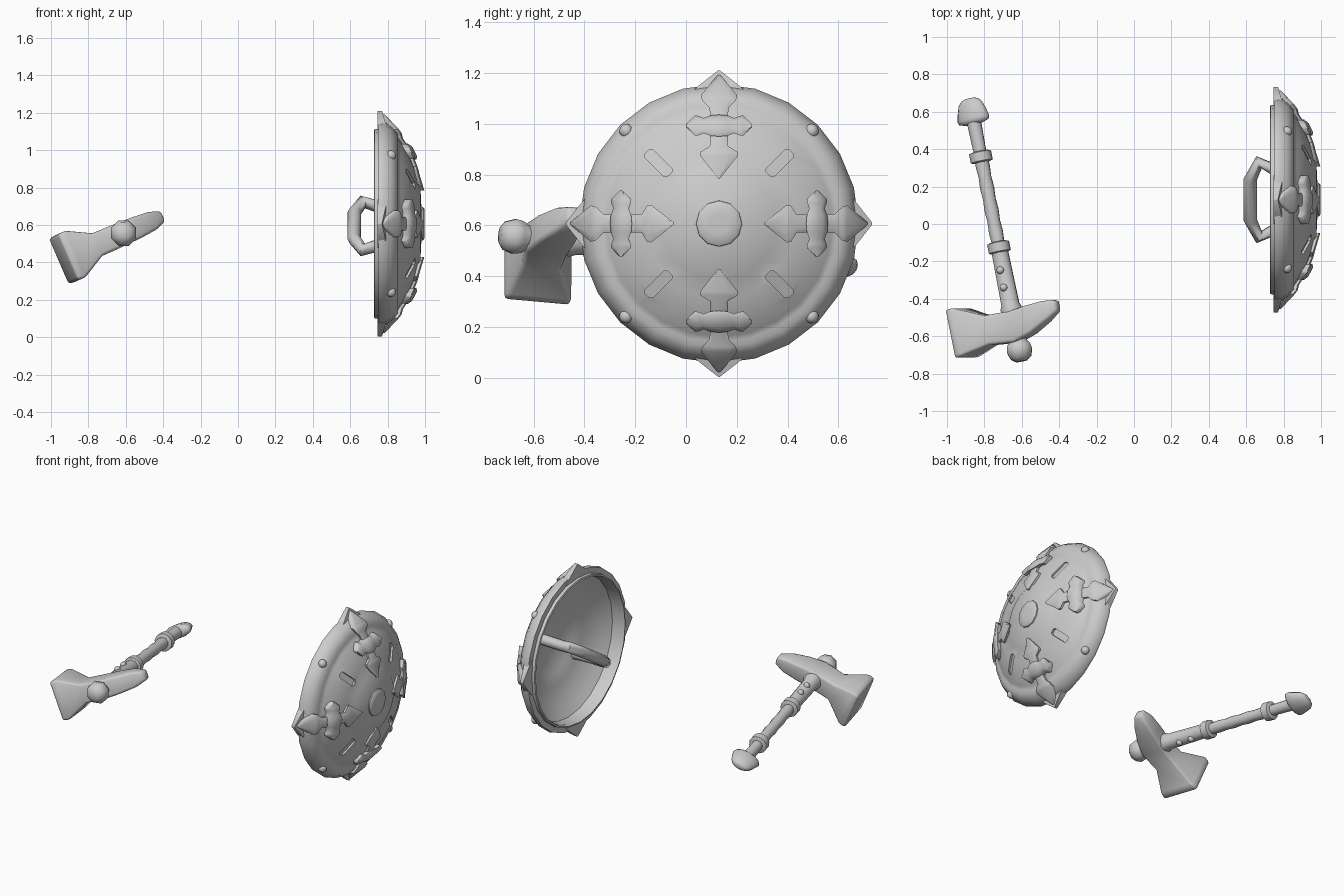
import bpy, bmesh
from math import sin, cos, pi
from mathutils import Vector, Matrix

cube = bpy.data.objects.get("Cube")
if cube:
    bpy.data.objects.remove(cube, do_unlink=True)

grey = bpy.data.materials.new("plain grey")
grey.use_nodes = True
grey.diffuse_color = (0.6, 0.6, 0.6, 1)
grey.node_tree.nodes["Principled BSDF"].inputs["Base Color"].default_value = (0.6, 0.6, 0.6, 1)


def activate(obj):
    bpy.ops.object.select_all(action='DESELECT')
    obj.select_set(True)
    bpy.context.view_layer.objects.active = obj


def finish(name, bm, angle=40, bevel=0.0):
    bmesh.ops.remove_doubles(bm, verts=bm.verts, dist=0.0002)
    bmesh.ops.recalc_face_normals(bm, faces=bm.faces)
    mesh = bpy.data.meshes.new(name)
    bm.to_mesh(mesh)
    bm.free()
    mesh.materials.append(grey)
    obj = bpy.data.objects.new(name, mesh)
    bpy.context.collection.objects.link(obj)
    activate(obj)
    if bevel:
        mod = obj.modifiers.new("soft edges", 'BEVEL')
        mod.width, mod.segments = bevel, 2
        bpy.ops.object.modifier_apply(modifier=mod.name)
    bpy.ops.object.shade_smooth_by_angle(angle=angle * pi / 180)
    return obj


def loft(bm, sections):
    """Skin closed rings of equal length and cap both ends."""
    rings = [[bm.verts.new(p) for p in s] for s in sections]
    n = len(rings[0])
    for a, b in zip(rings, rings[1:]):
        for i in range(n):
            j = (i + 1) % n
            bm.faces.new((a[i], a[j], b[j], b[i]))
    bm.faces.new(rings[0])
    bm.faces.new(rings[-1])


# ---------- shield ----------
CENTRE = Vector((0, 0.13, 0.607))
FRONT = [(0.0, 0.985), (0.2, 0.975), (0.222, 0.96), (0.3, 0.942), (0.386, 0.908), (0.445, 0.87),
         (0.468, 0.853), (0.488, 0.855), (0.525, 0.822), (0.55, 0.775)]
BACK = [(0.545, 0.752), (0.508, 0.75), (0.505, 0.73), (0.495, 0.726), (0.488, 0.745),
        (0.488, 0.82), (0.45, 0.848)]
BACK += [(r, x - 0.02) for r, x in reversed(FRONT[:5])]


def on_shield(r, t, x, ang):
    return CENTRE + Vector((x, r * cos(ang) - t * sin(ang), r * sin(ang) + t * cos(ang)))


def surface(r):
    for (r0, x0), (r1, x1) in zip(FRONT, FRONT[1:]):
        if r <= r1:
            return x0 + (x1 - x0) * (r - r0) / (r1 - r0)
    return FRONT[-1][1] - (r - 0.55) * 0.3


bm = bmesh.new()
loft(bm, [[on_shield(max(r, 0.001), 0, x, 2 * pi * i / 24) for i in range(24)]
          for r, x in FRONT + BACK])
shield = finish("shield_disc", bm, 50)

# Four radial slots sunk into the disc
bm = bmesh.new()
for k in range(4):
    ang = pi / 4 + k * pi / 2
    outline = [(0.275, -0.012), (0.285, -0.022), (0.39, -0.022), (0.4, -0.012),
               (0.4, 0.012), (0.39, 0.022), (0.285, 0.022), (0.275, 0.012)]
    loft(bm, [[on_shield(r, t, surface(r) + d, ang) for r, t in outline]
              for d in (-0.013, 0.05)])
cutter = finish("slot_cutter", bm)
cutter.hide_render = True
activate(shield)
cut = shield.modifiers.new("slots", 'BOOLEAN')
cut.operation, cut.solver, cut.object = 'DIFFERENCE', 'EXACT', cutter
bpy.ops.object.modifier_apply(modifier=cut.name)
bpy.data.objects.remove(cutter, do_unlink=True)
activate(shield)
bpy.ops.object.shade_smooth_by_angle(angle=60 * pi / 180)

# Low central boss
bm = bmesh.new()
loft(bm, [[on_shield(r, 0, x, 2 * pi * i / 12) for i in range(12)]
          for r, x in [(0.092, 0.972), (0.09, 0.988), (0.08, 0.996), (0.04, 0.998)]])
finish("shield_boss", bm)

# Double-headed arrow straps, their cross bars and the rim points behind them
ARROW = [(0.178, 0.004), (0.267, 0.074), (0.283, 0.072), (0.305, 0.036), (0.386, 0.034),
         (0.455, 0.037), (0.485, 0.066), (0.505, 0.072), (0.585, 0.005)]
BAR = [(-0.13, 0.006, 0.022), (-0.095, 0.04, 0.026), (-0.08, 0.038, 0.028), (-0.06, 0.03, 0.03),
       (-0.035, 0.04, 0.036), (0, 0.043, 0.04)]
BAR += [(-t, w, h) for t, w, h in reversed(BAR[:-1])]
arrows, bars, points, rivets = (bmesh.new() for _ in range(4))
for k in range(4):
    ang = k * pi / 2
    loft(arrows, [[on_shield(r, w * f, surface(r) + d, ang) for f, d in
                   [(-1, -0.012), (-1, 0.012), (-0.6, 0.02), (0.6, 0.02), (1, 0.012), (1, -0.012)]]
                  for r, w in ARROW])
    loft(bars, [[on_shield(0.386 + w * f, t, surface(0.386 + w * f) + d, ang) for f, d in
                 [(-1, -0.012), (-1, h * 0.7), (-0.6, h), (0.6, h), (1, h * 0.7), (1, -0.012)]]
                for t, w, h in BAR])
    loft(points, [[on_shield(r, -w, 0.747, ang), on_shield(r, -w, x, ang),
                   on_shield(r, w, x, ang), on_shield(r, w, 0.747, ang)]
                  for r, w, x in [(0.5, 0.13, 0.8), (0.545, 0.078, 0.787), (0.603, 0.004, 0.77)]])
    spot = on_shield(0.516, 0, 0.818, ang + pi / 4)
    bmesh.ops.create_uvsphere(rivets, u_segments=10, v_segments=6, radius=0.028,
                              matrix=Matrix.Translation(spot))
finish("shield_arrow_straps", arrows, 50)
finish("shield_cross_bars", bars, 50)
finish("shield_rim_points", points)
finish("shield_rivets", rivets, 60)

# Slanted hand grip behind the disc
slant = Vector((0, 0.84, 0.54))
side = Vector((0, -0.54, 0.84))
half = [(0.925, 0.27), (0.74, 0.195), (0.668, 0.238), (0.622, 0.13)]
path = [(x, -s) for x, s in half] + list(reversed(half))
bm = bmesh.new()
rings = []
for i, (x, s) in enumerate(path):
    before, after = path[max(i - 1, 0)], path[min(i + 1, len(path) - 1)]
    along = (Vector((after[0], 0, 0)) + slant * after[1]
             - Vector((before[0], 0, 0)) - slant * before[1]).normalized()
    across = along.cross(side)
    mid = CENTRE + Vector((x, 0, -0.012)) + slant * s
    rings.append([mid + 0.036 * (across * cos(a) + side * sin(a))
                  for a in [2 * pi * j / 8 for j in range(8)]])
loft(bm, rings)
finish("shield_hand_grip", bm, 50)

# ---------- war hammer ----------
HUB = Vector((-0.637, -0.55, 0.545))
SHAFT = Vector((-0.195, 0.977, -0.088)).normalized()
NORMAL = SHAFT.cross(Vector((0.903, 0.182, 0.39))).normalized()
HEAD = NORMAL.cross(SHAFT)


def on_hammer(h, a, n):
    return HUB + HEAD * h + SHAFT * a + NORMAL * n


def turned(name, profile, sides=10, flat=1.0, angle=45):
    """Turn a (distance, radius) profile about the shaft."""
    bm = bmesh.new()
    loft(bm, [[on_hammer(r * cos(2 * pi * i / sides), s, flat * r * sin(2 * pi * i / sides))
               for i in range(sides)] for s, r in profile])
    return finish(name, bm, angle)


# Head: flared square striking face, waist and a curved tapering beak
HEAD_SHAPE = [(-0.325, 0.032, 0.134, 0.132), (-0.28, 0.032, 0.13, 0.137), (-0.14, 0.012, 0.08, 0.066),
              (0, 0, 0.085, 0.064), (0.1, 0.018, 0.076, 0.06), (0.2, 0.043, 0.055, 0.052),
              (0.272, 0.058, 0.03, 0.03)]
bm = bmesh.new()
loft(bm, [[on_hammer(h, c + i * a, j * n) for i, j in ((-1, -1), (1, -1), (1, 1), (-1, 1))]
          for h, c, a, n in HEAD_SHAPE])
finish("hammer_head", bm, 50, 0.016)

turned("hammer_end_knob", [(-0.188, 0.032), (-0.168, 0.06), (-0.13, 0.074), (-0.1, 0.068),
                           (-0.08, 0.052), (0, 0.05)], 8, 1, 55)
turned("hammer_socket", [(0, 0.05), (0.1, 0.06), (0.125, 0.05), (0.41, 0.046)])
turned("hammer_grip", [(0.4 + i * 0.06, 0.039 - 0.004 * (i % 2)) for i in range(10)]
       + [(1.14, 0.04)], 10, 1, 60)
for name, s in (("lower_collar", 0.435), ("upper_collar", 0.93)):
    turned(name, [(s - 0.03, 0.045), (s - 0.024, 0.06), (s + 0.024, 0.06), (s + 0.03, 0.045)], 12)
turned("hammer_pommel", [(1.11, 0.05), (1.122, 0.088), (1.14, 0.094), (1.18, 0.084),
                         (1.22, 0.07), (1.242, 0.05), (1.25, 0.025)], 12, 0.48, 60)

# Rivets on both sides of the socket
bm = bmesh.new()
for s in (0.215, 0.31):
    for n in (-1, 1):
        bmesh.ops.create_uvsphere(bm, u_segments=8, v_segments=6, radius=0.022,
                                  matrix=Matrix.Translation(on_hammer(0, s, 0.043 * n)))
finish("socket_rivets", bm, 60)
